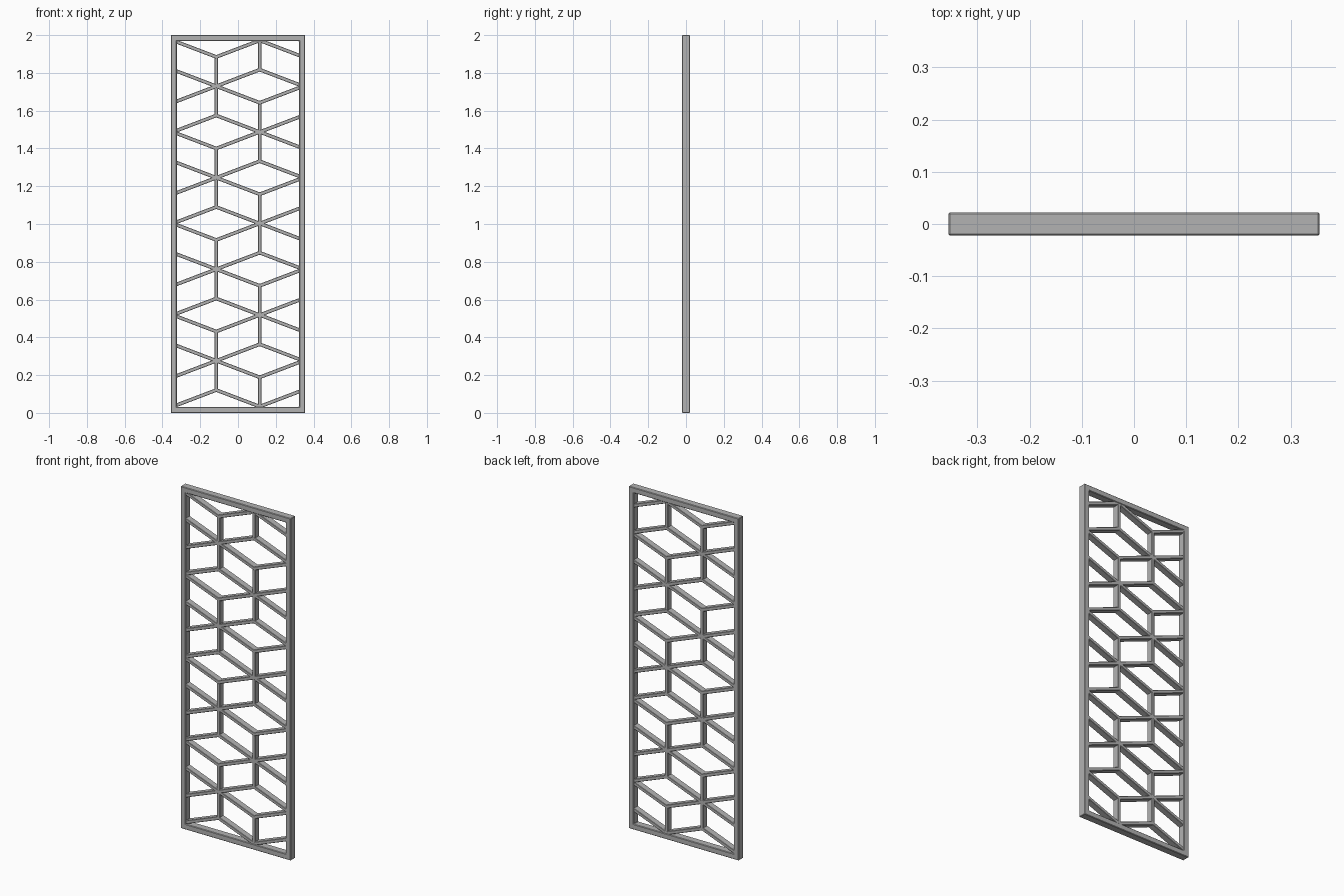
import bpy
import bmesh
from math import hypot

if "Cube" in bpy.data.objects:
    bpy.data.objects.remove(bpy.data.objects["Cube"], do_unlink=True)

HALF_W, HEIGHT, DEPTH = 0.356, 2.0, 0.044   # outer frame
RAIL = 0.032                                # frame bar width
BAR, BAR_DEPTH = 0.019, 0.038               # lattice bar section
COL = 0.115                                 # lattice columns at +-COL
PERIOD, RISE, ARM = 0.4845, 0.0875, 0.155   # lattice repeat, slant, upright half length
STAR = 0.276                                # lowest crossing on the -x column

grey = bpy.data.materials.new("light grey")
grey.use_nodes = True
colour = (0.45, 0.45, 0.45, 1)
grey.diffuse_color = colour
grey.node_tree.nodes["Principled BSDF"].inputs["Base Color"].default_value = colour


def solid_strip(name, side_a, side_b, depth, closed=False, bevel=0.002):
    """Solid band between two (x, z) outlines, centred on y = 0."""
    bm = bmesh.new()
    a, b = ([bm.verts.new((x, -depth / 2, z)) for x, z in side] for side in (side_a, side_b))
    n = len(a)
    for i in range(n if closed else n - 1):
        j = (i + 1) % n
        bm.faces.new((a[i], a[j], b[j], b[i]))
    extruded = bmesh.ops.extrude_face_region(bm, geom=bm.faces[:], use_keep_orig=True)
    moved = [v for v in extruded["geom"] if isinstance(v, bmesh.types.BMVert)]
    bmesh.ops.translate(bm, verts=moved, vec=(0, depth, 0))
    bmesh.ops.recalc_face_normals(bm, faces=bm.faces[:])
    mesh = bpy.data.meshes.new(name)
    bm.to_mesh(mesh)
    bm.free()
    mesh.materials.append(grey)
    obj = bpy.data.objects.new(name, mesh)
    bpy.context.collection.objects.link(obj)
    mod = obj.modifiers.new("soft edges", "BEVEL")
    mod.width, mod.segments = bevel, 1
    mod.limit_method, mod.angle_limit = "ANGLE", 0.7
    return obj


def rectangle(inset):
    x, lo, hi = HALF_W - inset, inset, HEIGHT - inset
    return [(-x, lo), (x, lo), (x, hi), (-x, hi)]


def zigzag(name, z_left, step):
    """Slanted bar crossing the panel, turning at both columns."""
    end = HALF_W - RAIL / 2
    part = step * (end - COL) / (2 * COL)
    path = [(-end, z_left + part), (-COL, z_left), (COL, z_left + step), (end, z_left + step - part)]
    half = BAR / 2 * hypot(2 * COL, step) / (2 * COL)
    solid_strip(name, [(x, z - half) for x, z in path], [(x, z + half) for x, z in path], BAR_DEPTH)


def upright(name, x, low, high):
    h = BAR / 2
    low, high = max(low, RAIL / 2), min(high, HEIGHT - RAIL / 2)
    solid_strip(name, [(x - h, low), (x - h, high)], [(x + h, low), (x + h, high)], BAR_DEPTH - 0.0005)


# Outer frame
solid_strip("frame", rectangle(0), rectangle(RAIL), DEPTH, closed=True, bevel=0.003)

# Slanted bars and uprights around the crossings of the -x column
for k in range(4):
    c = STAR + k * PERIOD
    for offset, step, label in ((ARM, RISE, "upper"), (0, RISE, "upper_middle"),
                                (0, -RISE, "lower_middle"), (-ARM, -RISE, "lower")):
        zigzag(f"{label}_slanted_bar_{k}", c + offset, step)
    upright(f"right_upright_{k}", -COL, c - ARM, c + ARM)

# Uprights of the +x column, half a repeat out of step
for k in range(5):
    c = STAR + (k - 0.5) * PERIOD
    upright(f"left_upright_{k}", COL, c - ARM, c + ARM)
